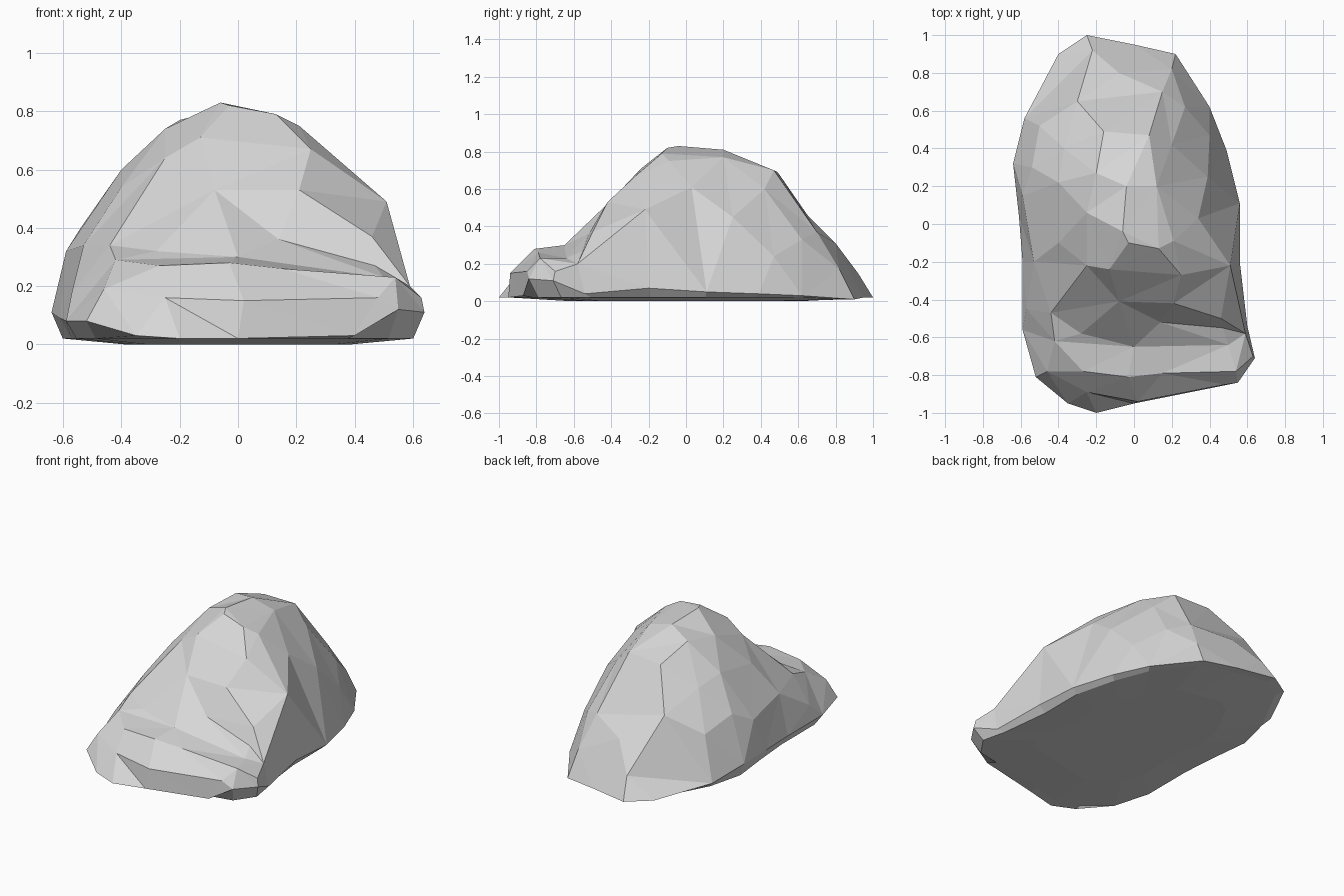
import bpy
import bmesh
from mathutils import Vector
from mathutils.geometry import delaunay_2d_cdt

default_cube = bpy.data.objects.get("Cube")
if default_cube:
    bpy.data.objects.remove(default_cube, do_unlink=True)


def make_material(name, value):
    material = bpy.data.materials.new(name)
    material.use_nodes = True
    colour = (value, value, value, 1)
    material.diffuse_color = colour
    shader = material.node_tree.nodes["Principled BSDF"]
    shader.inputs["Base Color"].default_value = colour
    shader.inputs["Roughness"].default_value = 1
    return material


# Widest outline of the boulder, counter-clockwise from the back tip
rim = [
    (-.25, 1, .02), (-.4, .9, .03), (-.58, .56, .06), (-.64, .32, .11),
    (-.61, .05, .09), (-.59, -.2, .08), (-.59, -.56, .08), (-.52, -.81, .08),
    (-.35, -.95, .03), (-.2, -1, .02), (0, -.95, .02), (.4, -.87, .03),
    (.55, -.84, .12), (.64, -.71, .11), (.6, -.54, .04), (.56, -.2, .07),
    (.56, .11, .05), (.49, .39, .04), (.4, .62, .03), (.22, .9, .01),
    (0, .95, .02),
]

# Ridge lines that must stay as creases
ridges = [
    # back spine
    [(-.04, .2, .81), (.08, .47, .7), (.15, .7, .37), (.2, .82, .17)],
    # front shoulder, running down to the end of the ledge
    [(-.06, -.04, .83), (-.03, -.1, .82), (.13, -.13, .79), (.21, -.09, .75),
     (.51, -.22, .49), (.59, -.58, .2)],
    # brow of the front slope
    [(-.25, -.22, .64), (-.08, -.41, .53), (.14, -.52, .36), (.47, -.55, .27)],
    [(.13, -.13, .79), (.25, -.27, .67), (.51, -.22, .49), (.46, -.5, .37),
     (.47, -.55, .27)],
    # inner and outer edge of the ledge, and its lower lip
    [(-.42, -.62, .29), (0, -.65, .3), (.5, -.64, .23), (.59, -.58, .2)],
    [(-.46, -.78, .19), (-.27, -.78, .27), (-.03, -.81, .28),
     (.15, -.79, .26), (.54, -.78, .23), (.59, -.58, .2)],
    [(-.25, -.89, .16), (.02, -.94, .15), (.48, -.85, .16), (.54, -.78, .23)],
]

# Remaining facet corners on the top, flanks and front
corners = [
    (.12, .2, .77), (-.2, .27, .77), (-.25, .06, .74), (-.16, .49, .69),
    (-.13, -.24, .71), (-.4, .22, .6), (-.37, .4, .56), (-.54, .3, .4),
    (-.59, .15, .32), (-.4, -.1, .54), (-.53, -.2, .34), (-.5, .52, .34),
    (-.3, .65, .46), (-.57, -.45, .18), (.39, .25, .45), (.2, .42, .6),
    (.27, .62, .33), (.4, .47, .24), (.34, .03, .61), (-.22, .92, .15),
    (-.08, .8, .31), (.21, -.42, .53), (-.44, -.47, .34), (-.28, -.58, .32),
    (.63, -.7, .16),
]


def spread(point):
    """Flatten the boulder, fanning out its steep sides."""
    return point.xy * (1.5 - point.z)


def add_inner_ring(bm, scale, height):
    edges = [e for e in bm.edges if e.is_boundary]
    ring = bmesh.ops.extrude_edge_only(bm, edges=edges)["geom"]
    for item in ring:
        if isinstance(item, bmesh.types.BMVert):
            item.co.x *= scale
            item.co.y *= scale
            item.co.z = min(item.co.z, height)


def build_boulder(name, material):
    lines = [rim + rim[:1]] + ridges
    unique = list(dict.fromkeys(sum(lines, []) + corners))
    creases = {(unique.index(a), unique.index(b))
               for line in lines for a, b in zip(line, line[1:])}
    points = [Vector(p) for p in unique]
    faces, origins = delaunay_2d_cdt(
        [spread(p) for p in points], list(creases), [], 1, 1e-5)[2:4]

    bm = bmesh.new()
    verts = [bm.verts.new(points[source[0]]) for source in origins]
    for face in faces:
        bm.faces.new([verts[i] for i in face])

    # Merge nearly level triangles into broad facets
    bmesh.ops.dissolve_limit(bm, angle_limit=.05, verts=bm.verts,
                             edges=bm.edges)

    # Undercut and shallow rounded underside
    add_inner_ring(bm, .94, .02)
    add_inner_ring(bm, .65, .005)
    base_edges = [e for e in bm.edges if e.is_boundary]
    bmesh.ops.holes_fill(bm, edges=base_edges, sides=0)
    for vert in bm.verts:
        if vert.co.z < .006:
            vert.co.z = 0

    bmesh.ops.recalc_face_normals(bm, faces=bm.faces)
    mesh = bpy.data.meshes.new(name)
    bm.to_mesh(mesh)
    bm.free()
    mesh.materials.append(material)
    boulder = bpy.data.objects.new(name, mesh)
    bpy.context.collection.objects.link(boulder)
    return boulder


build_boulder("boulder", make_material("stone grey", .68))
